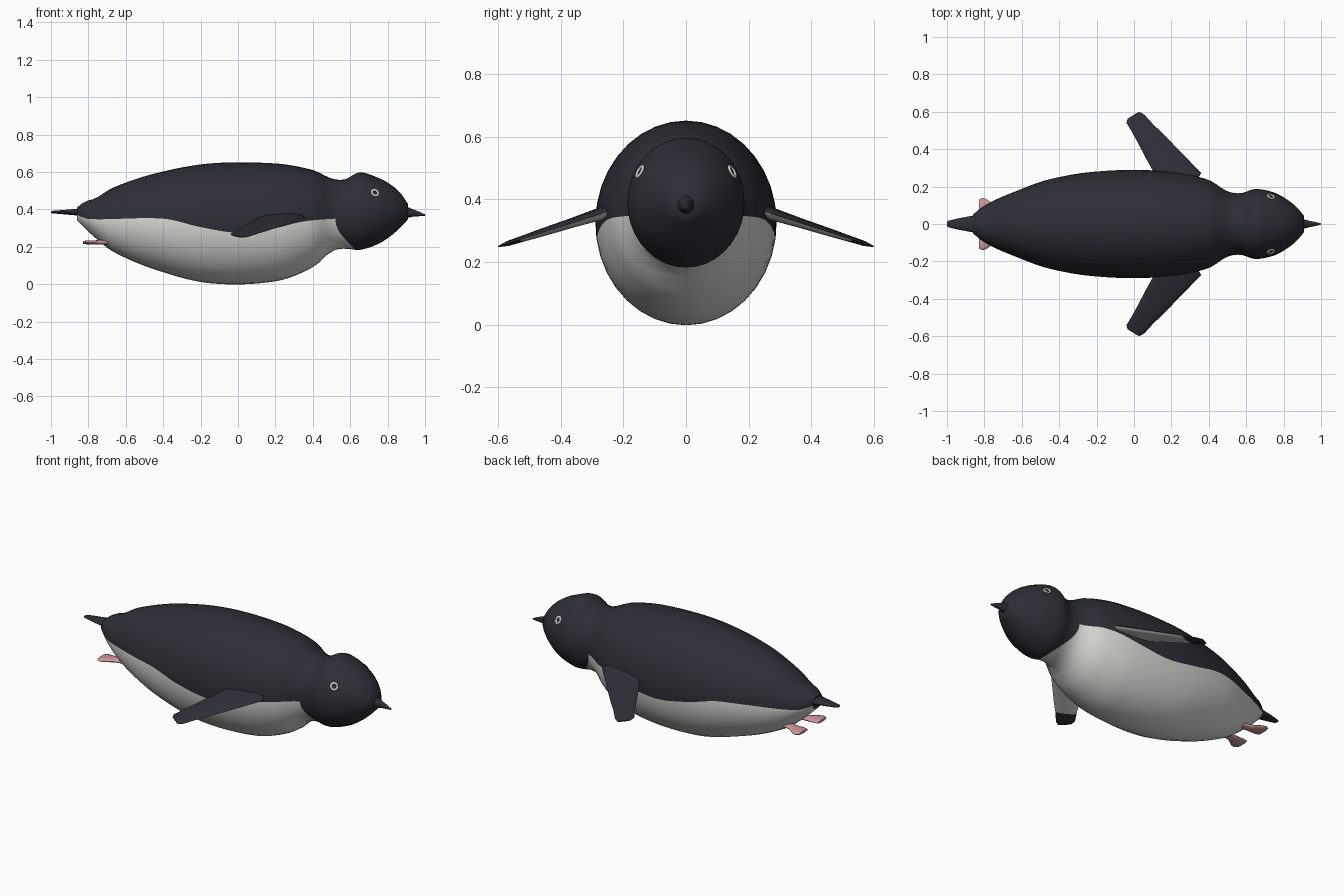
import bpy, bmesh, math
from mathutils import Vector

cube = bpy.data.objects.get("Cube")
if cube:
    bpy.data.objects.remove(cube)


def material(name, colour):
    m = bpy.data.materials.new(name)
    m.use_nodes = True
    m.diffuse_color = (*colour, 1)
    m.node_tree.nodes["Principled BSDF"].inputs["Base Color"].default_value = (*colour, 1)
    return m


BLACK = material("charcoal feathers", (0.027, 0.028, 0.038))
WHITE = material("white feathers", (0.68, 0.68, 0.65))
PINK = material("pink feet", (0.62, 0.31, 0.31))


def finish(name, bm, mats, angle=50):
    bmesh.ops.recalc_face_normals(bm, faces=bm.faces[:])
    me = bpy.data.meshes.new(name)
    bm.to_mesh(me)
    bm.free()
    for m in mats:
        me.materials.append(m)
    ob = bpy.data.objects.new(name, me)
    bpy.context.collection.objects.link(ob)
    bpy.ops.object.select_all(action='DESELECT')
    ob.select_set(True)
    bpy.context.view_layer.objects.active = ob
    bpy.ops.object.shade_smooth_by_angle(angle=math.radians(angle))
    return ob


def skin(rings, rule=None):
    """Join rings of points into a closed tube; rule gives each face's slot."""
    bm = bmesh.new()
    vs = [[bm.verts.new(p) for p in ring] for ring in rings]
    n = len(vs[0])
    for i in range(len(vs) - 1):
        for j in range(n):
            k = (j + 1) % n
            f = bm.faces.new((vs[i][j], vs[i][k], vs[i + 1][k], vs[i + 1][j]))
            if rule:
                f.material_index = rule(i, j)
    bm.faces.new(vs[0])
    bm.faces.new(vs[-1])
    return bm


def oval(c, u, v, n=16):
    c, u, v = Vector(c), Vector(u), Vector(v)
    return [c + u * math.cos(2 * math.pi * j / n) + v * math.sin(2 * math.pi * j / n)
            for j in range(n)]


def curve(table, x, col):
    """Smooth interpolation through table rows, by their first column."""
    x = min(max(x, table[0][0]), table[-1][0])
    i = 0
    while i < len(table) - 2 and x > table[i + 1][0]:
        i += 1

    def slope(k):
        a, b = table[max(k - 1, 0)], table[min(k + 1, len(table) - 1)]
        return (b[col] - a[col]) / (b[0] - a[0])
    a, b = table[i], table[i + 1]
    h = b[0] - a[0]
    t = (x - a[0]) / h
    return ((2 * t**3 - 3 * t**2 + 1) * a[col] + (t**3 - 2 * t**2 + t) * h * slope(i)
            + (3 * t**2 - 2 * t**3) * b[col] + (t**3 - t**2) * h * slope(i + 1))


# Body: x, top, bottom, half width
BODY = [(-.86, .41, .34, .05), (-.82, .44, .30, .085), (-.76, .46, .245, .12),
        (-.67, .515, .175, .16), (-.45, .59, .08, .24), (-.15, .645, .005, .285),
        (.2, .645, .015, .28), (.4, .61, .09, .235), (.5, .565, .175, .175),
        (.57, .56, .19, .165), (.65, .597, .183, .187), (.75, .568, .215, .168),
        (.82, .53, .26, .13), (.87, .485, .305, .09), (.908, .43, .345, .045)]
# Height of the edge between back and belly
EDGE = [(-.86, .37), (-.8, .348), (-.4, .35), (-.2, .305), (0, .275),
        (.2, .30), (.35, .335), (.52, .35), (.91, .37)]
BIB = .52
LOWER, UPPER = 16, 20


def surface(x, a):
    top, bottom, w = (curve(BODY, x, k) for k in (1, 2, 3))
    return Vector((x, w * math.cos(a), (top + bottom) / 2 + (top - bottom) / 2 * math.sin(a)))


def body_ring(x):
    top, bottom = curve(BODY, x, 1), curve(BODY, x, 2)
    s = (curve(EDGE, x, 1) - (top + bottom) / 2) / ((top - bottom) / 2)
    e = math.asin(max(-.9, min(.9, s)))
    angles = [-math.pi - e + (math.pi + 2 * e) * j / LOWER for j in range(LOWER)]
    angles += [e + (math.pi - 2 * e) * j / UPPER for j in range(UPPER)]
    pts = []
    for a in angles:
        # Rings lean forward under the throat to follow the bib
        depth = max(0, math.sin(e) - math.sin(a)) / (1 + math.sin(e))
        lean = .11 * depth**2 * math.exp(-((x - BIB) / .15)**2)
        pts.append(surface(x + lean, a))
    return pts


back, front = BODY[0][0], BODY[-1][0]
stations = [back + (BIB - back) * i / 50 for i in range(51)]
stations += [BIB + (front - BIB) * i / 24 for i in range(1, 25)]
finish("body", skin([body_ring(x) for x in stations],
                    lambda i, j: 1 if i < 50 and j < LOWER else 0), [BLACK, WHITE])

# Beak and tail
beak = [(.88, .385, .036), (.91, .383, .028), (.94, .38, .018), (.97, .375, .012), (1, .369, .004)]
finish("beak", skin([oval((x, 0, z), (0, r * .9, 0), (0, 0, r)) for x, z, r in beak]), [BLACK])
tail = [(-.78, .05, .03), (-.86, .045, .018), (-.94, .03, .011), (-.99, .018, .007), (-1, .012, .004)]
finish("tail", skin([oval((x, 0, .385), (0, w, 0), (0, 0, h)) for x, w, h in tail]), [BLACK])

# Flipper: leading x, y, trailing x, y, half thickness
FLIPPER = [(.335, .235, .15, .19, .02), (.36, .272, .12, .25, .02), (.25, .385, .07, .34, .015),
           (.15, .488, .015, .445, .012), (.105, .53, -.01, .49, .010),
           (.055, .585, -.04, .54, .008), (.028, .60, -.035, .562, .004)]
FOOT = [(-.67, .06, .022, .012), (-.74, .07, .028, .012), (-.79, .088, .046, .011),
        (-.81, .091, .049, .010), (-.83, .088, .042, .007)]

for side, s in (("left", 1), ("right", -1)):
    rings = []
    for lx, ly, tx, ty, h in FLIPPER:
        lead, trail = (Vector((x, s * y, .355 - .32 * (y - .27)))
                       for x, y in ((lx, ly), (tx, ty)))
        rings.append(oval((lead + trail) / 2, (lead - trail) / 2, (0, s * h * .3, h)))
    finish(side + "_flipper", skin(rings, lambda i, j: 1 if j >= 8 and i < 4 else 0),
           [BLACK, WHITE])

    finish(side + "_foot", skin([oval((x, s * y, .223), (0, w, 0), (0, 0, h))
                                 for x, y, w, h in FOOT]), [PINK])

    # Pale eye ring lying on the head
    a = math.radians(32) if s > 0 else math.radians(148)
    c = surface(.732, a)
    du = (surface(.742, a) - surface(.722, a)).normalized()
    dv = (surface(.732, a + .05) - surface(.732, a - .05)).normalized()
    n = du.cross(dv).normalized()
    bm = bmesh.new()
    ring = []
    for k in range(12):
        t = 2 * math.pi * k / 12
        d = du * math.cos(t) + dv * math.sin(t)
        ring.append([bm.verts.new(p) for p in oval(c + d * .018, d * .006, n * .005, 8)])
    for k in range(12):
        r0, r1 = ring[k], ring[(k + 1) % 12]
        for j in range(8):
            bm.faces.new((r0[j], r0[(j + 1) % 8], r1[(j + 1) % 8], r1[j]))
    finish(side + "_eye_ring", bm, [WHITE])
